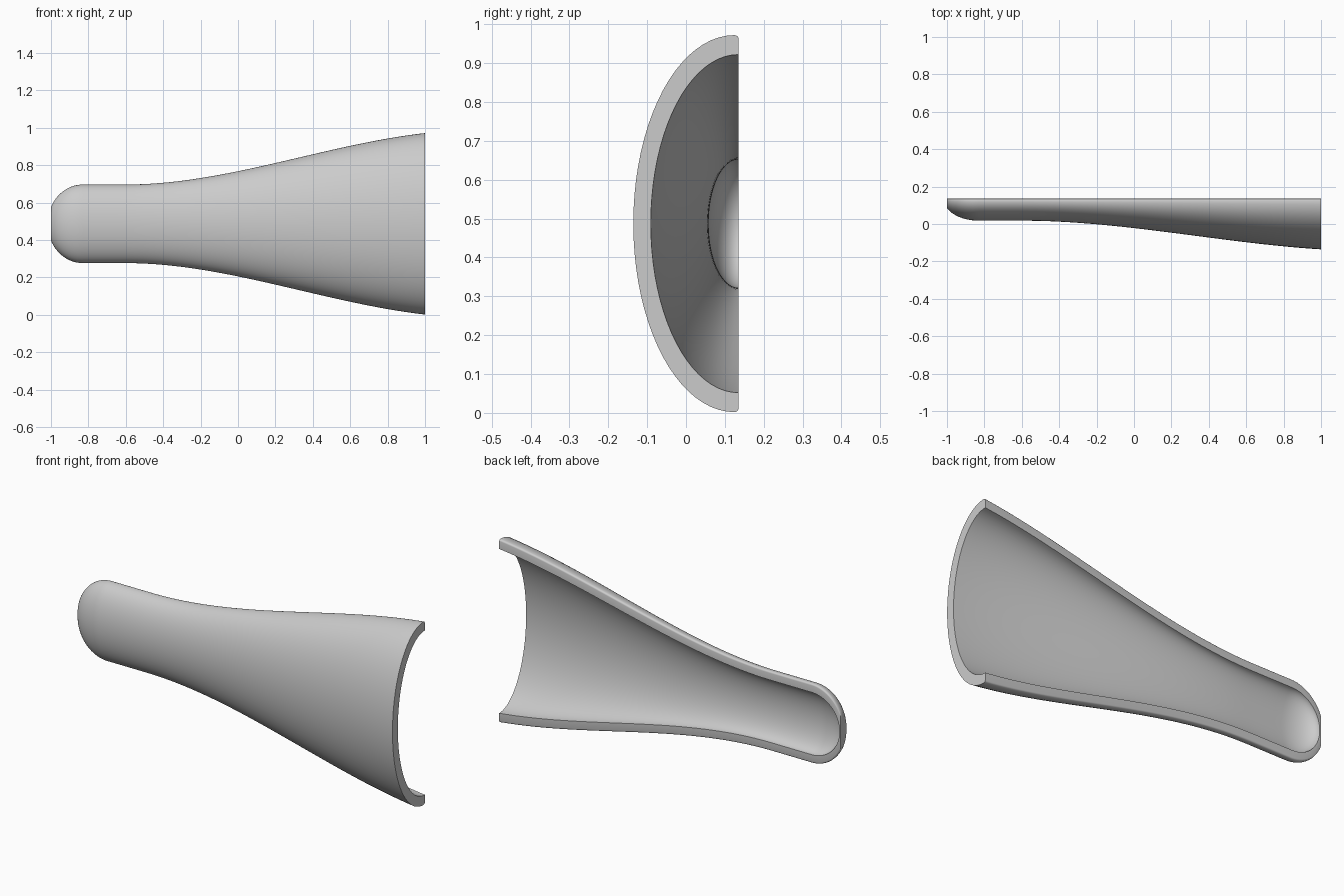
import bpy, bmesh, math

cube = bpy.data.objects.get("Cube")
if cube:
    bpy.data.objects.remove(cube, do_unlink=True)

BACK, MID = 0.135, 0.487      # cut plane y, axis height z
ARC = 40                      # segments around the half ellipse
NECK, DOME_X = 0.21, -0.83


def flare(x):
    """Outer half height and wall thickness along the body."""
    t = max(0, (x + 0.6) / 1.6)
    return NECK + 0.275 * (2.344 * t**2 - 1.344 * t**3), 0.045 + 0.005 * t


def half_ring(x, height, depth, lip):
    """Half ellipse open to the back, with its ends eased inward by lip."""
    centre = BACK - lip
    pts = []
    for i in range(ARC + 1):
        a = math.pi * i / ARC
        pts.append((x, centre - (depth - lip) * math.sin(a), MID + height * math.cos(a)))
    if lip:
        for s in (0.6, 0.9, 1.0):
            drop = lip * (1 - math.sqrt(1 - s * s)) * 0.9
            y = centre + lip * s
            pts.append((x, y, MID - height + drop))
            pts.insert(0, (x, y, MID + height - drop))
    else:
        # matching end points so both skins have equal counts
        pts = [pts[0]] * 3 + pts + [pts[-1]] * 3
    return pts


# Stations: outer x, outer half height, inner x, inner half height, wall
stations = [(-1.0, 0.0, -0.994, 0.0, 0.045)]
STEPS = 14
for i in range(STEPS + 1):
    s = i / STEPS
    a = math.acos(0.17 / 0.188) * (1 - s) + math.pi / 2 * s
    b = math.pi / 2 * (i + 1) / (STEPS + 1)
    stations.append((DOME_X - 0.188 * math.cos(a), NECK * math.sin(a),
                     DOME_X - 0.164 * math.cos(b), 0.165 * math.sin(b), 0.045))
BODY = 44
for i in range(1, BODY + 1):
    x = DOME_X + (1 - DOME_X) * i / BODY
    r, wall = flare(x)
    stations.append((x, r, x, r - wall, wall))

# Loft the closed wall section through every station
bm = bmesh.new()
rings = []
for xo, ro, xi, ri, wall in stations:
    depth_out = ro * 0.558
    full = max(NECK, ro)
    depth_in = ri * (full * 0.558 - wall * 0.9) / (full - wall)
    outer = half_ring(xo, ro, depth_out, min(0.01, ro * 0.1) if ro else 0.0)
    inner = half_ring(xi, ri, depth_in, 0.0)
    rings.append([bm.verts.new(p) for p in outer + inner[::-1]])

n = len(rings[0])
for r0, r1 in zip(rings, rings[1:]):
    for j in range(n):
        k = (j + 1) % n
        bm.faces.new((r0[j], r0[k], r1[k], r1[j]))
# Wide open end of the wall
last = rings[-1]
for j in range(n // 2 - 1):
    bm.faces.new((last[j], last[j + 1], last[n - 2 - j], last[n - 1 - j]))

bmesh.ops.remove_doubles(bm, verts=bm.verts, dist=0.0002)
bmesh.ops.dissolve_degenerate(bm, edges=bm.edges, dist=0.0001)
bmesh.ops.recalc_face_normals(bm, faces=bm.faces)

mesh = bpy.data.meshes.new("half_shell")
bm.to_mesh(mesh)
bm.free()
shell = bpy.data.objects.new("half_shell", mesh)
bpy.context.collection.objects.link(shell)

# Plain grey
grey = bpy.data.materials.new("light_grey")
grey.use_nodes = True
colour = (0.6, 0.6, 0.6, 1)
grey.diffuse_color = colour
grey.node_tree.nodes["Principled BSDF"].inputs["Base Color"].default_value = colour
mesh.materials.append(grey)

bpy.ops.object.select_all(action="DESELECT")
shell.select_set(True)
bpy.context.view_layer.objects.active = shell
bpy.ops.object.shade_smooth_by_angle(angle=math.radians(35))
